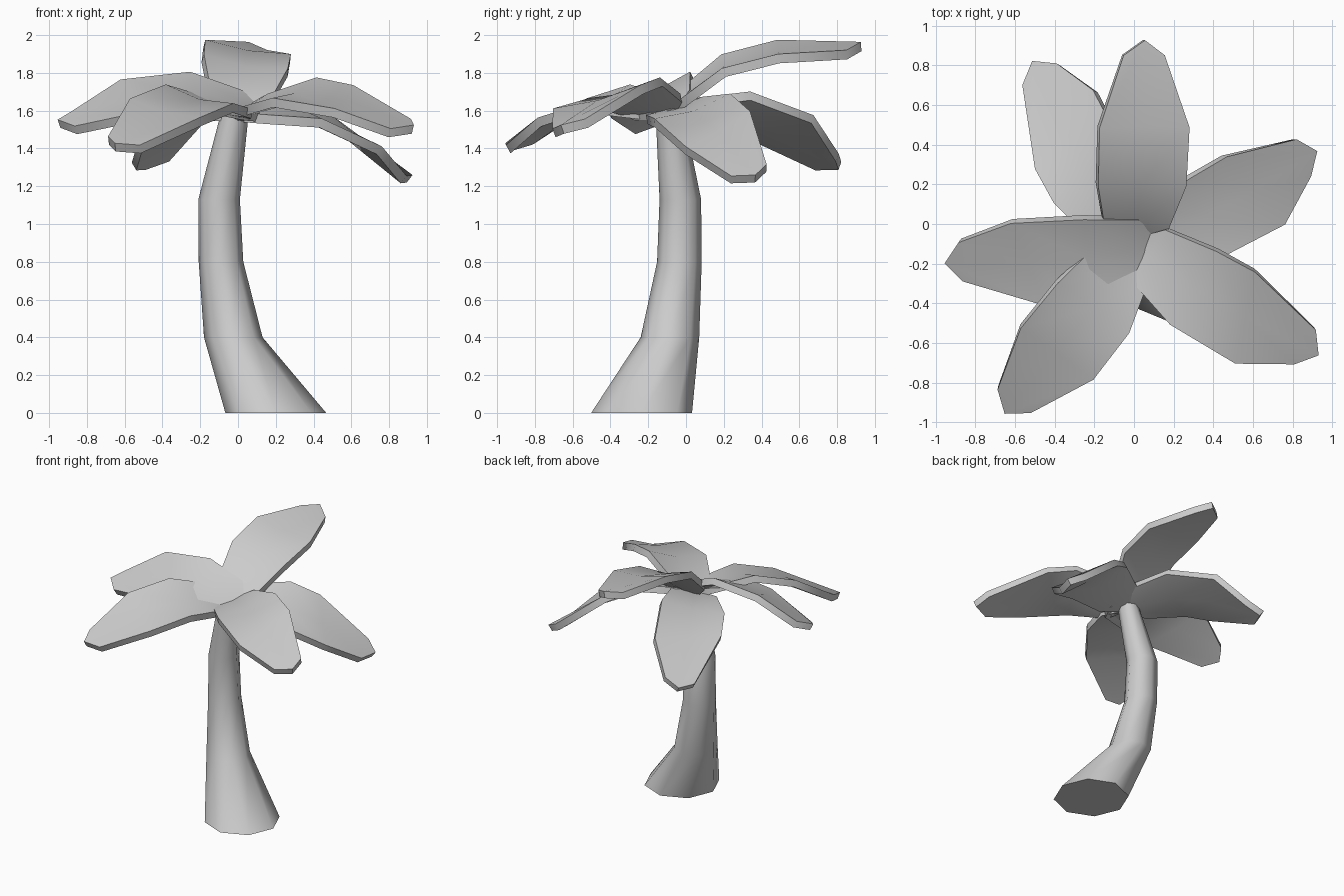
import bpy
import bmesh
from math import cos, sin, radians, tau
from mathutils import Matrix, Vector

cube = bpy.data.objects.get("Cube")
if cube:
    bpy.data.objects.remove(cube, do_unlink=True)

grey = bpy.data.materials.new("plain grey")
grey.use_nodes = True
GREY = (0.6, 0.6, 0.6, 1)
grey.diffuse_color = GREY
grey.node_tree.nodes["Principled BSDF"].inputs["Base Color"].default_value = GREY


def loft(name, rows, closed=False):
    """Join rows of points with quads; closed rows become a capped tube."""
    bm = bmesh.new()
    rings = [[bm.verts.new(p) for p in row] for row in rows]
    count = len(rings[0])
    for low, high in zip(rings, rings[1:]):
        for i in range(count if closed else count - 1):
            j = (i + 1) % count
            bm.faces.new((low[i], low[j], high[j], high[i]))
    if closed:
        bm.faces.new(reversed(rings[0]))
        bm.faces.new(rings[-1])
    mesh = bpy.data.meshes.new(name)
    bm.to_mesh(mesh)
    bm.free()
    mesh.materials.append(grey)
    obj = bpy.data.objects.new(name, mesh)
    bpy.context.collection.objects.link(obj)
    bpy.ops.object.select_all(action="DESELECT")
    obj.select_set(True)
    bpy.context.view_layer.objects.active = obj
    return obj


# Trunk: leaning octagonal tube, each ring as x, y, z, radius
TRUNK = [
    (0.2, -0.235, 0, 0.267),
    (-0.025, -0.085, 0.4, 0.155),
    (-0.09, -0.035, 0.8, 0.118),
    (-0.1, -0.03, 1.13, 0.11),
    (-0.02, -0.085, 1.57, 0.075),
]
SIDES = 8
loft("trunk", [
    [(x + r * cos(tau * i / SIDES), y + r * sin(tau * i / SIDES), z) for i in range(SIDES)]
    for x, y, z, r in TRUNK], closed=True)
bpy.ops.object.shade_smooth_by_angle(angle=radians(60))

# Leaf rows: distance along, half width, height, dip of the midrib
LEAF = [
    (0, 0.04, 0, 0),
    (0.09, 0.16, 0.06, 0.02),
    (0.36, 0.225, 0.155, 0.03),
    (0.665, 0.23, 0.13, 0.02),
    (1.01, 0.105, 0.01, 0),
]
TIP = 0.08


def leaf(name, yaw, pitch, roll, skew=0, root_x=0):
    """One thick, arched leaf, turned about the crown."""
    rows = []
    for k, (along, half, height, dip) in enumerate(LEAF):
        shift = skew * half if k == 3 else 0
        point = TIP if k == len(LEAF) - 1 else 0
        rows.append([(along - shift, half, height),
                     (along + point, 0, height - dip),
                     (along + shift, -half, height)])
    obj = loft(name, rows)
    turn = (Matrix.Rotation(radians(yaw), 4, "Z")
            @ Matrix.Rotation(radians(-pitch), 4, "Y")
            @ Matrix.Rotation(radians(roll), 4, "X"))
    obj.data.transform(Matrix.Translation(Vector((root_x, -0.1, 1.6))) @ turn)
    slab = obj.modifiers.new("thickness", "SOLIDIFY")
    slab.thickness = 0.05
    slab.offset = -1
    # Thickness is applied first so that the rim stays crisp
    bpy.ops.object.modifier_apply(modifier=slab.name)
    bpy.ops.object.shade_smooth_by_angle(angle=radians(40))


leaf("back_leaf", 87, 19, 10)
leaf("back_left_leaf", 27, -18.7, 18, skew=0.35)
leaf("front_left_leaf", -31, -4.5, 14, skew=0.35)
leaf("front_right_leaf", 232.6, -9.6, -13)
leaf("right_leaf", 185, -3, -21, skew=0.28, root_x=0.13)
leaf("back_right_leaf", 119, -15, -13, skew=0.4)
